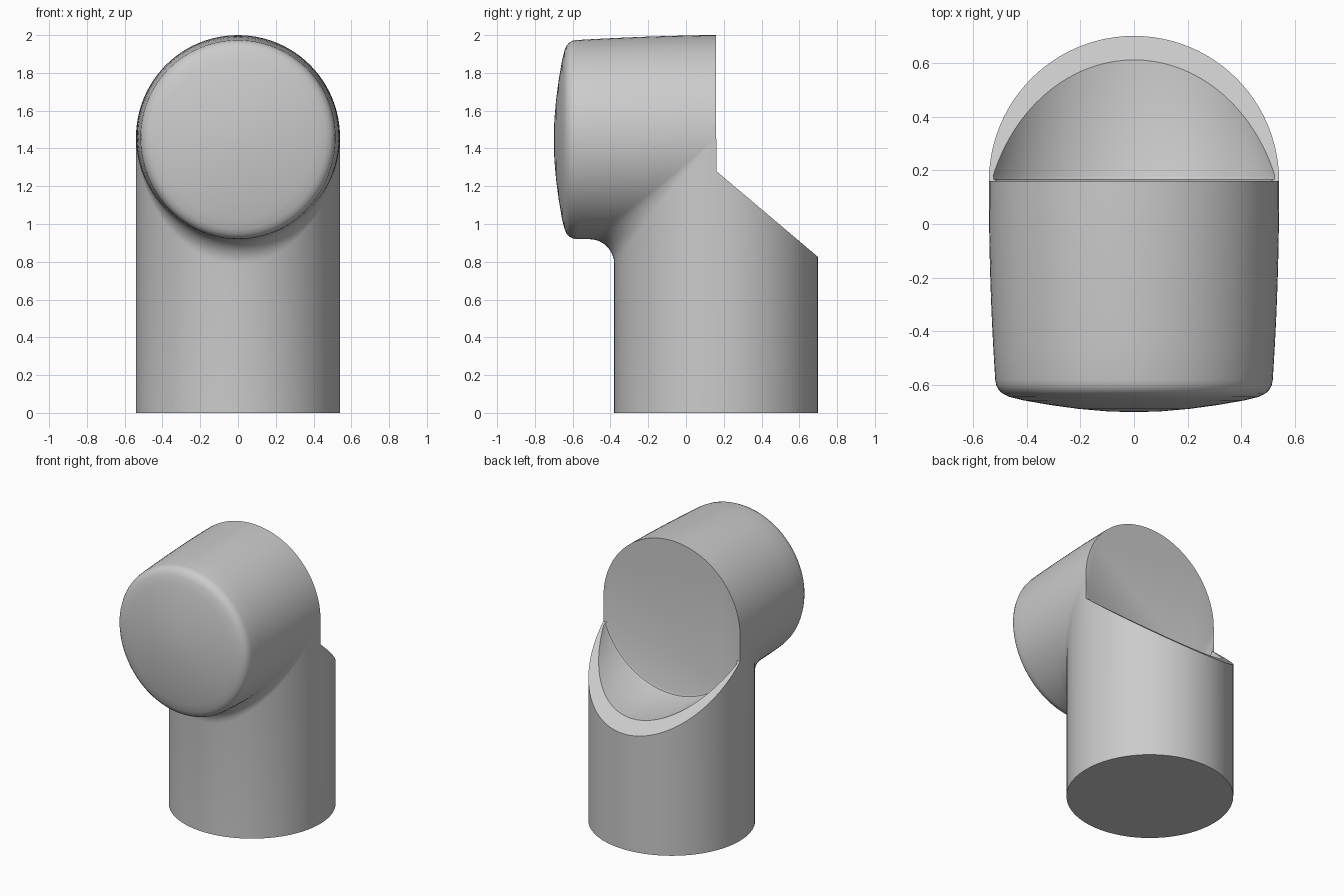
import bpy
import bmesh
from math import sin, cos, pi, radians

RADIUS = 0.54      # pipe radius
LEG_Y = 0.16       # axis of the upright leg
HEAD_Z = 1.46      # axis of the horizontal head
SEGMENTS = 96

old = bpy.data.objects.get("Cube")
if old:
    bpy.data.objects.remove(old, do_unlink=True)

grey = bpy.data.materials.new("light_grey")
grey.use_nodes = True
grey.diffuse_color = (0.6, 0.6, 0.6, 1)
grey.node_tree.nodes["Principled BSDF"].inputs["Base Color"].default_value = (0.6, 0.6, 0.6, 1)


def loft(name, rings):
    """Closed solid through equal-length rings of points, capped at both ends."""
    bm = bmesh.new()
    loops = [[bm.verts.new(p) for p in ring] for ring in rings]
    n = len(loops[0])
    for a, b in zip(loops, loops[1:]):
        for i in range(n):
            j = (i + 1) % n
            bm.faces.new((a[i], a[j], b[j], b[i]))
    bm.faces.new(loops[0])
    bm.faces.new(loops[-1])
    bmesh.ops.recalc_face_normals(bm, faces=bm.faces)
    mesh = bpy.data.meshes.new(name)
    bm.to_mesh(mesh)
    bm.free()
    mesh.materials.append(grey)
    obj = bpy.data.objects.new(name, mesh)
    bpy.context.collection.objects.link(obj)
    return obj


def elbow_column(angle):
    """One lengthwise line of the elbow: up the leg, round the bend, out to the nose."""
    s, c = sin(angle), cos(angle)
    y0, z0 = LEG_Y - RADIUS * c, HEAD_Z - RADIUS * c
    fillet = 0.002 + 0.13 * max(c, 0) ** 1.5
    x = RADIUS * s
    points = [(x, y0, 0)]
    # Fillet in the inner corner of the bend
    for k in range(9):
        a = k / 8 * pi / 2
        points.append((x, y0 - fillet + fillet * cos(a), z0 - fillet + fillet * sin(a)))
    # Slightly tapering head
    start, end = y0 - fillet, -0.58
    for k in range(1, 11):
        u = k / 10
        y = start + (end - start) * u
        t = u * min(max((0.1 - y) / 0.7, 0), 1)
        drop = 0.05 * t if c < 0 else 0
        points.append((x * (1 - 0.045 * t), y, HEAD_Z - RADIUS * c * (1 - drop)))
    # Rounded rim and shallow domed nose
    ex, _, ez = points[-1]
    middle = HEAD_Z - 0.015
    for y, f in ((-0.6, 0.993), (-0.618, 0.975), (-0.632, 0.945), (-0.643, 0.9),
                 (-0.656, 0.8), (-0.674, 0.6), (-0.688, 0.4), (-0.697, 0.2), (-0.7, 0.04)):
        points.append((ex * f, y, middle + (ez - middle) * f))
    return points


angles = [2 * pi * i / SEGMENTS for i in range(SEGMENTS)]
body = loft("elbow_pipe", list(zip(*[elbow_column(a) for a in angles])))

# Cutter for the upright back face and the sloping rim
outline = ((0.1605, 2.6), (0.1605, 1.28), (0.9, 0.656), (2, 0.656), (2, 2.6))
slope = loft("slope_cutter", [[(x, y, z) for y, z in outline] for x in (-1, 1)])

# Cutter for the rounded pocket behind the head
pocket = loft("pocket_cutter", [
    [(r * sin(a), y, HEAD_Z - r * cos(a)) for a in angles]
    for y, r in ((LEG_Y, 0.54), (0.166, 0.554), (0.18, 0.56), (1.5, 0.56))])

bpy.context.view_layer.objects.active = body
for cutter in (slope, pocket):
    cutter.hide_render = True
    cut = body.modifiers.new(cutter.name, "BOOLEAN")
    cut.operation = "DIFFERENCE"
    cut.solver = "EXACT"
    cut.object = cutter
    bpy.ops.object.modifier_apply(modifier=cut.name)
    bpy.data.objects.remove(cutter, do_unlink=True)

bpy.ops.object.select_all(action="DESELECT")
body.select_set(True)
bpy.ops.object.shade_smooth_by_angle(angle=radians(30))
